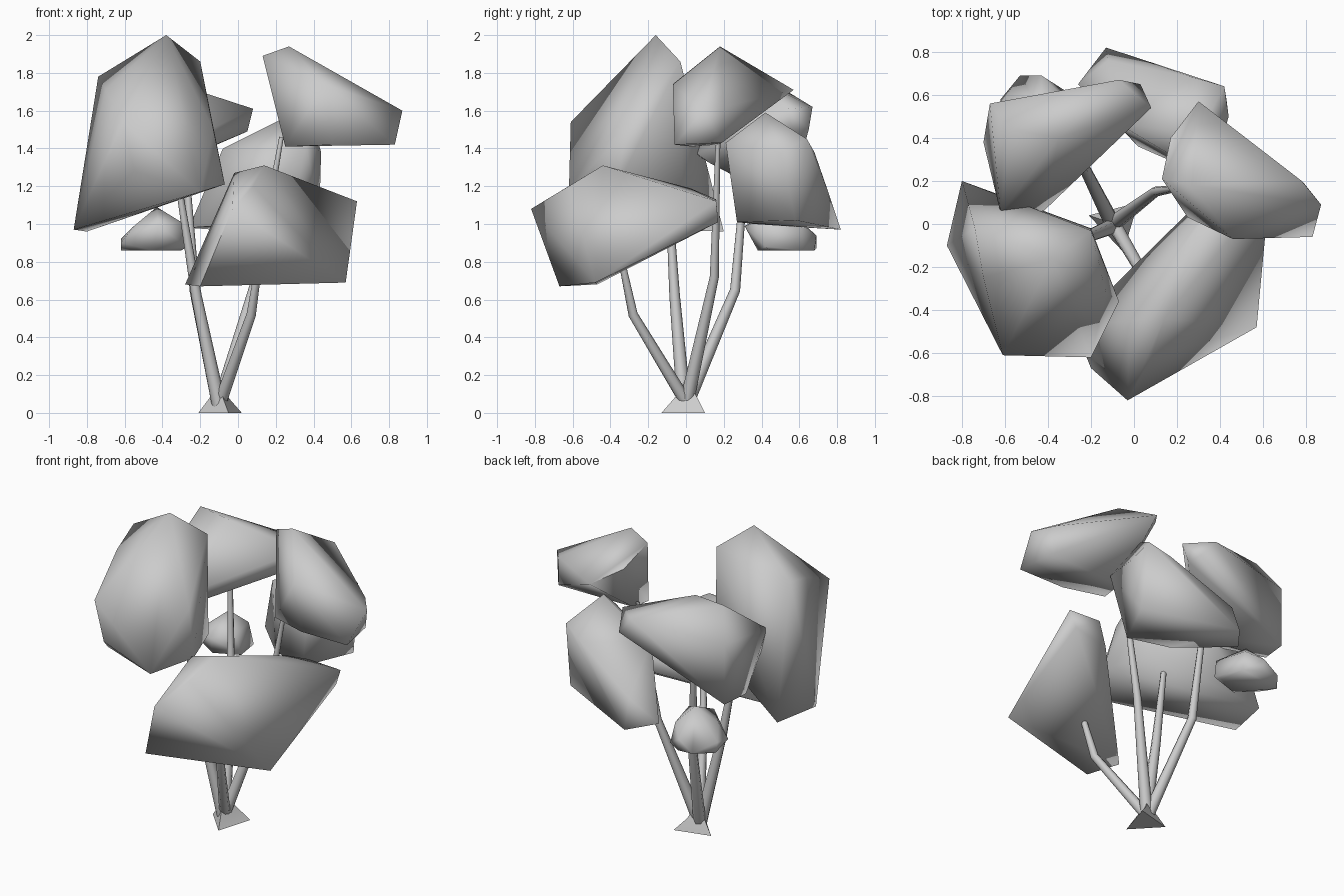
import bpy, bmesh, math
from mathutils import Vector

if "Cube" in bpy.data.objects:
    bpy.data.objects.remove(bpy.data.objects["Cube"])


def finish(bm, name, angle):
    bmesh.ops.recalc_face_normals(bm, faces=bm.faces)
    me = bpy.data.meshes.new(name)
    bm.to_mesh(me)
    bm.free()
    ob = bpy.data.objects.new(name, me)
    bpy.context.collection.objects.link(ob)
    bpy.ops.object.select_all(action='DESELECT')
    ob.select_set(True)
    bpy.context.view_layer.objects.active = ob
    bpy.ops.object.shade_smooth_by_angle(angle=math.radians(angle))
    return ob


def clump(name, *corners):
    """Chunky convex leaf clump spanned by its corner points."""
    bm = bmesh.new()
    for c in corners:
        bm.verts.new(c)
    bmesh.ops.convex_hull(bm, input=bm.verts[:])
    loose = [v for v in bm.verts if not v.link_faces]
    bmesh.ops.delete(bm, geom=loose, context='VERTS')
    return finish(bm, name, 85)


def branch(name, path, radii, sides=8):
    """Tapered tube with a ring of points at each path point."""
    bm = bmesh.new()
    pts = [Vector(p) for p in path]
    rings = []
    for i, p in enumerate(pts):
        d = pts[min(i + 1, len(pts) - 1)] - pts[max(i - 1, 0)]
        side = d.cross(Vector((0, 1, 0))).normalized()
        up = d.cross(side).normalized()
        ring = []
        for k in range(sides):
            a = 2 * math.pi * k / sides
            ring.append(bm.verts.new(p + radii[i] * (side * math.cos(a) + up * math.sin(a))))
        rings.append(ring)
    for a, b in zip(rings, rings[1:]):
        for k in range(sides):
            n = (k + 1) % sides
            bm.faces.new((a[k], a[n], b[n], b[k]))
    bm.faces.new(rings[0])
    bm.faces.new(rings[-1])
    return finish(bm, name, 60)


# Leaf clumps
clump("leaves_front_left",
      (-.80, .20, .96), (-.87, -.10, .97), (-.55, -.60, 1.28), (-.20, -.62, 1.17),
      (-.07, -.36, 1.21), (-.20, -.02, 1.20), (-.38, -.16, 2.0), (-.20, -.03, 1.86),
      (-.74, -.02, 1.78), (-.70, -.25, 1.71), (-.61, -.61, 1.54), (-.13, -.32, 1.50))
clump("leaves_front_right",
      (-.03, -.82, 1.08), (-.28, -.47, .68), (-.20, -.67, .67), (.57, -.48, .69),
      (.63, .16, 1.12), (.59, .17, 1.01), (.32, .12, 1.0), (.14, -.44, 1.31),
      (-.02, -.45, 1.27), (.08, -.62, 1.20), (.33, .02, 1.19), (.40, .16, 1.13))
clump("leaves_back_left",
      (-.67, .56, 1.18), (-.70, .38, 1.19), (-.62, .05, 1.47), (-.60, .05, 1.37),
      (-.42, .06, 1.37), (.08, .54, 1.61), (.05, .56, 1.49), (.03, .65, 1.50),
      (-.07, .67, 1.62), (-.35, .40, 1.75), (-.67, .56, 1.57), (-.58, .44, 1.76),
      (-.36, .13, 1.32))
clump("leaves_right",
      (.30, .57, 1.71), (.17, .40, 1.78), (.13, .21, 1.89), (.27, .18, 1.94),
      (.87, .09, 1.60), (.83, -.06, 1.42), (.50, -.06, 1.42), (.25, .03, 1.41),
      (.78, .20, 1.62), (.46, -.07, 1.74), (.79, .19, 1.43), (.26, .17, 1.42))
clump("leaves_back",
      (-.13, .82, .97), (-.26, .65, .98), (.02, .36, 1.00), (.28, .27, 1.01),
      (.43, .58, 1.02), (.30, .42, 1.59), (.42, .64, 1.45), (.44, .50, 1.38),
      (.36, .21, 1.43), (-.08, .47, 1.40), (-.12, .76, 1.15), (.28, .68, 1.38))
clump("leaves_small",
      (-.62, .58, .86), (-.62, .56, .92), (-.53, .69, .87), (-.43, .69, .94),
      (-.32, .62, .86), (-.30, .45, .86), (-.45, .38, .86), (-.43, .52, 1.09),
      (-.30, .40, 1.01), (-.42, .31, .99), (-.42, .68, .86), (-.35, .61, 1.0),
      (-.55, .45, .99), (-.62, .45, .90), (-.27, .42, .88))

# Branches spreading from the root to the large clumps
branch("branch_front_right", [(-.10, .01, .04), (.07, -.28, .52), (.12, -.35, .85)], [.034, .025, .016])
branch("branch_right", [(-.10, 0, .04), (.10, .15, .72), (.23, .17, 1.46)], [.038, .024, .012])
branch("branch_back_left", [(-.10, 0, .04), (-.23, .26, .65), (-.28, .32, 1.36)], [.038, .027, .016])
branch("branch_front_left", [(-.10, -.01, .04), (-.22, -.06, .62), (-.33, -.10, 1.30)], [.038, .028, .014])

# Root: flared three-cornered foot with a short spike
bm = bmesh.new()
feet = [bm.verts.new(p) for p in ((-.21, .04, 0), (-.05, -.13, 0), (.02, .10, 0))]
tops = [bm.verts.new(p) for p in ((-.15, .02, .08), (-.08, -.06, .08), (-.05, .06, .08))]
tip = bm.verts.new((-.08, .01, .16))
for k in range(3):
    n = (k + 1) % 3
    bm.faces.new((feet[k], feet[n], tops[n], tops[k]))
    bm.faces.new((tops[k], tops[n], tip))
bm.faces.new(feet)
finish(bm, "root", 30)
